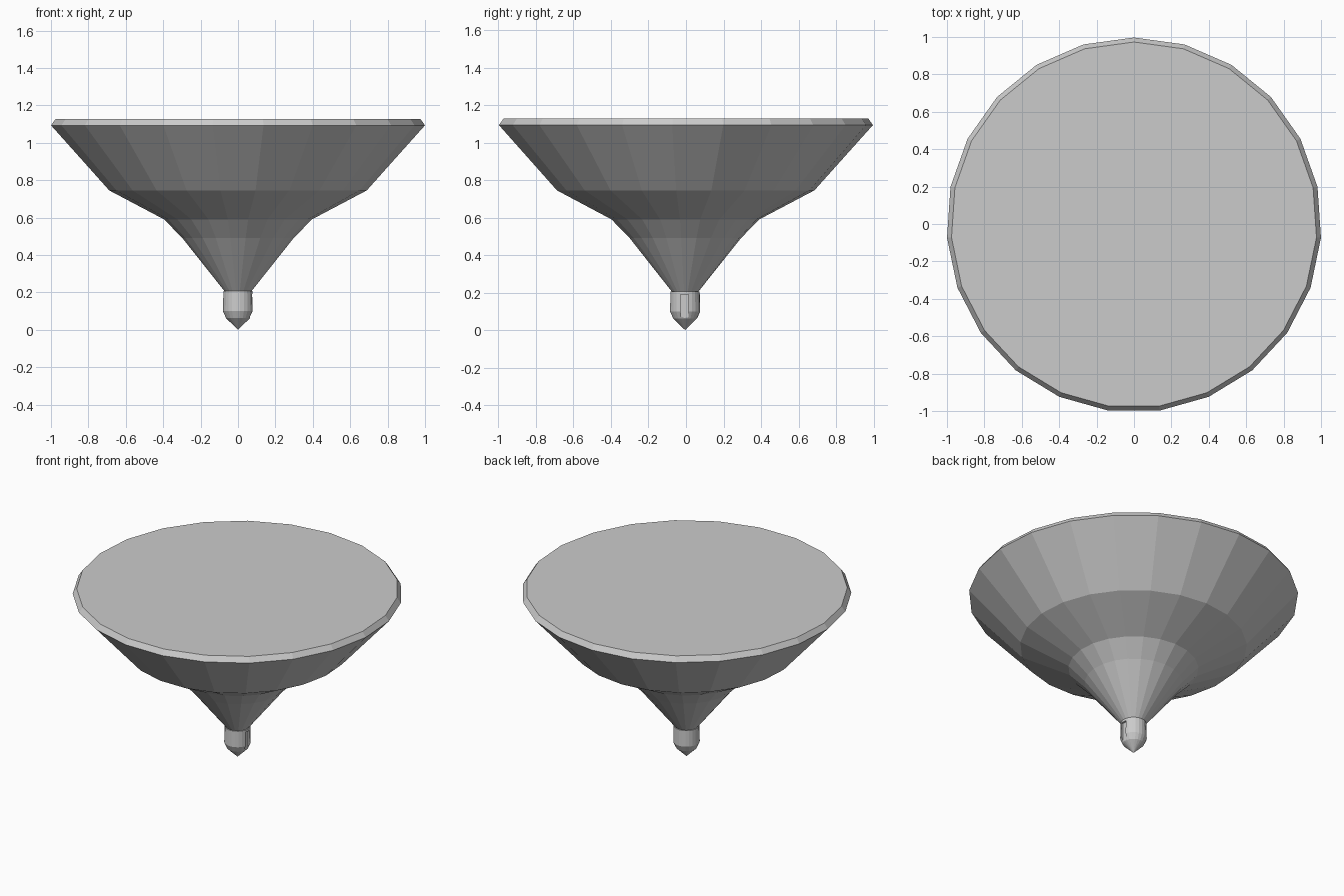
import bpy, bmesh, math

if "Cube" in bpy.data.objects:
    bpy.data.objects.remove(bpy.data.objects["Cube"])

SIDES = 23
SHIFT_Y = -0.005


def lathe(name, profile):
    """Closed solid of revolution; radius 0 makes a pole, open ends are capped."""
    bm = bmesh.new()
    rings = []
    for r, z in profile:
        if r == 0:
            rings.append([bm.verts.new((0, SHIFT_Y, z))] * SIDES)
        else:
            angles = [math.pi / 2 + 2 * math.pi * i / SIDES for i in range(SIDES)]
            rings.append([bm.verts.new((r * math.cos(a), r * math.sin(a) + SHIFT_Y, z))
                          for a in angles])
    for low, high in zip(rings, rings[1:]):
        for i in range(SIDES):
            j = (i + 1) % SIDES
            bm.faces.new(dict.fromkeys((low[i], low[j], high[j], high[i])))
    for ring in (rings[0], rings[-1]):
        if ring[0] != ring[1]:
            bm.faces.new(ring)
    bmesh.ops.recalc_face_normals(bm, faces=bm.faces)
    mesh = bpy.data.meshes.new(name)
    bm.to_mesh(mesh)
    bm.free()
    obj = bpy.data.objects.new(name, mesh)
    bpy.context.collection.objects.link(obj)
    return obj


# Flared body with stepped slopes and a bevelled flat top
body = lathe("flared_body", [
    (0.072, 0.206), (0.298, 0.49), (0.396, 0.59), (0.69, 0.745),
    (1.002, 1.093), (0.978, 1.127)])

# Pointed tip under the body
tip = lathe("pointed_tip", [
    (0, 0), (0.064, 0.062), (0.081, 0.10), (0.078, 0.206)])

# Shallow upright groove on the right side of the tip
bpy.ops.mesh.primitive_cube_add(size=1, location=(0.09, -0.007, 0.128))
cutter = bpy.context.object
cutter.name = "groove_cutter"
cutter.scale = (0.05, 0.042, 0.125)
cutter.hide_render = True
cutter.hide_viewport = True
groove = tip.modifiers.new("groove", 'BOOLEAN')
groove.operation = 'DIFFERENCE'
groove.object = cutter
groove.solver = 'EXACT'
